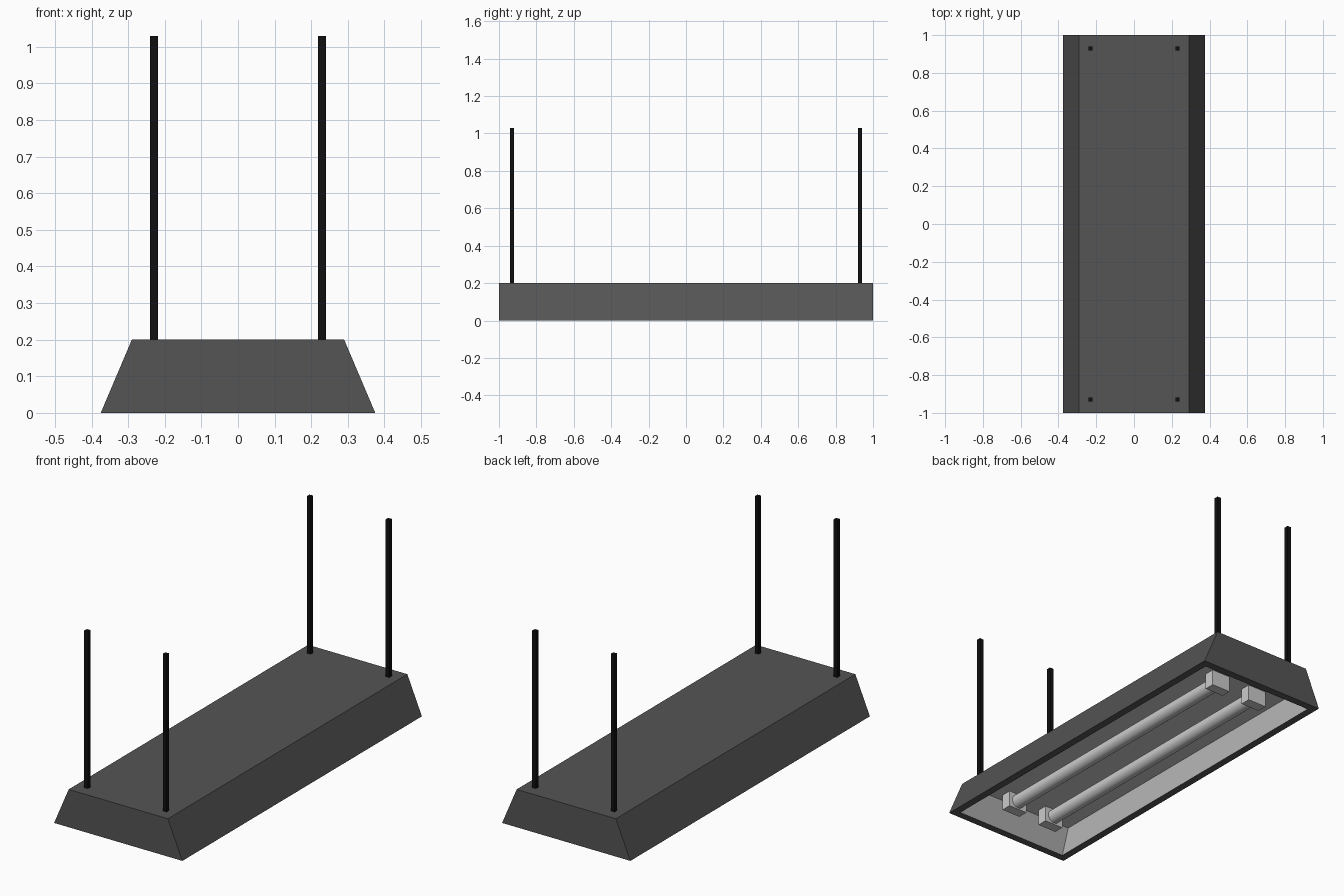
import bpy, bmesh
from math import pi

if "Cube" in bpy.data.objects:
    bpy.data.objects.remove(bpy.data.objects["Cube"])


def material(name, v):
    m = bpy.data.materials.new(name)
    m.diffuse_color = (v, v, v, 1)
    m.use_nodes = True
    m.node_tree.nodes["Principled BSDF"].inputs["Base Color"].default_value = m.diffuse_color
    return m


def add_mesh(name, bm, mat=None):
    me = bpy.data.meshes.new(name)
    bm.to_mesh(me)
    bm.free()
    ob = bpy.data.objects.new(name, me)
    bpy.context.collection.objects.link(ob)
    if mat:
        me.materials.append(mat)
    return ob


def loft(name, rings, mat=None):
    """Skin through rectangles (half x, half y, z), capping the first one."""
    bm = bmesh.new()
    loops = [[bm.verts.new((sx * a, sy * b, z))
              for sx, sy in ((-1, -1), (1, -1), (1, 1), (-1, 1))]
             for a, b, z in rings]
    bm.faces.new(loops[0])
    for p, q in zip(loops, loops[1:]):
        for i in range(4):
            j = (i + 1) % 4
            bm.faces.new((p[j], p[i], q[i], q[j]))
    return bm


def box(name, size, loc, mat=None):
    bm = bmesh.new()
    bmesh.ops.create_cube(bm, size=1)
    bmesh.ops.scale(bm, vec=size, verts=bm.verts)
    ob = add_mesh(name, bm, mat)
    ob.location = loc
    return ob


dark = material("dark_metal", 0.09)
black = material("black", 0.005)

# Housing: tapered sides, upright ends, flat bottom rim
add_mesh("housing", loft("housing", [(0.29, 1, 0.2), (0.375, 1, 0),
                                     (0.335, 0.96, 0)]), dark)

# Reflector pan recessed into the underside, faces pointing down and inward
pan = loft("reflector", [(0.293, 0.864, 0.1), (0.335, 0.96, 0)])
bmesh.ops.reverse_faces(pan, faces=pan.faces)
add_mesh("reflector", pan)

for sx in (-1, 1):
    # Lamp tube between its two sockets
    bpy.ops.mesh.primitive_cylinder_add(vertices=32, radius=0.036, depth=1.57,
                                        location=(sx * 0.118, 0, 0.058),
                                        rotation=(pi / 2, 0, 0))
    bpy.context.object.name = "lamp_tube"
    bpy.ops.object.shade_smooth_by_angle()
    for sy in (-1, 1):
        # Tube sockets and square hanging rods
        box("socket", (0.11, 0.055, 0.085), (sx * 0.118, sy * 0.795, 0.0575))
        box("hanging_rod", (0.022, 0.022, 0.83), (sx * 0.23, sy * 0.93, 0.615), black)
